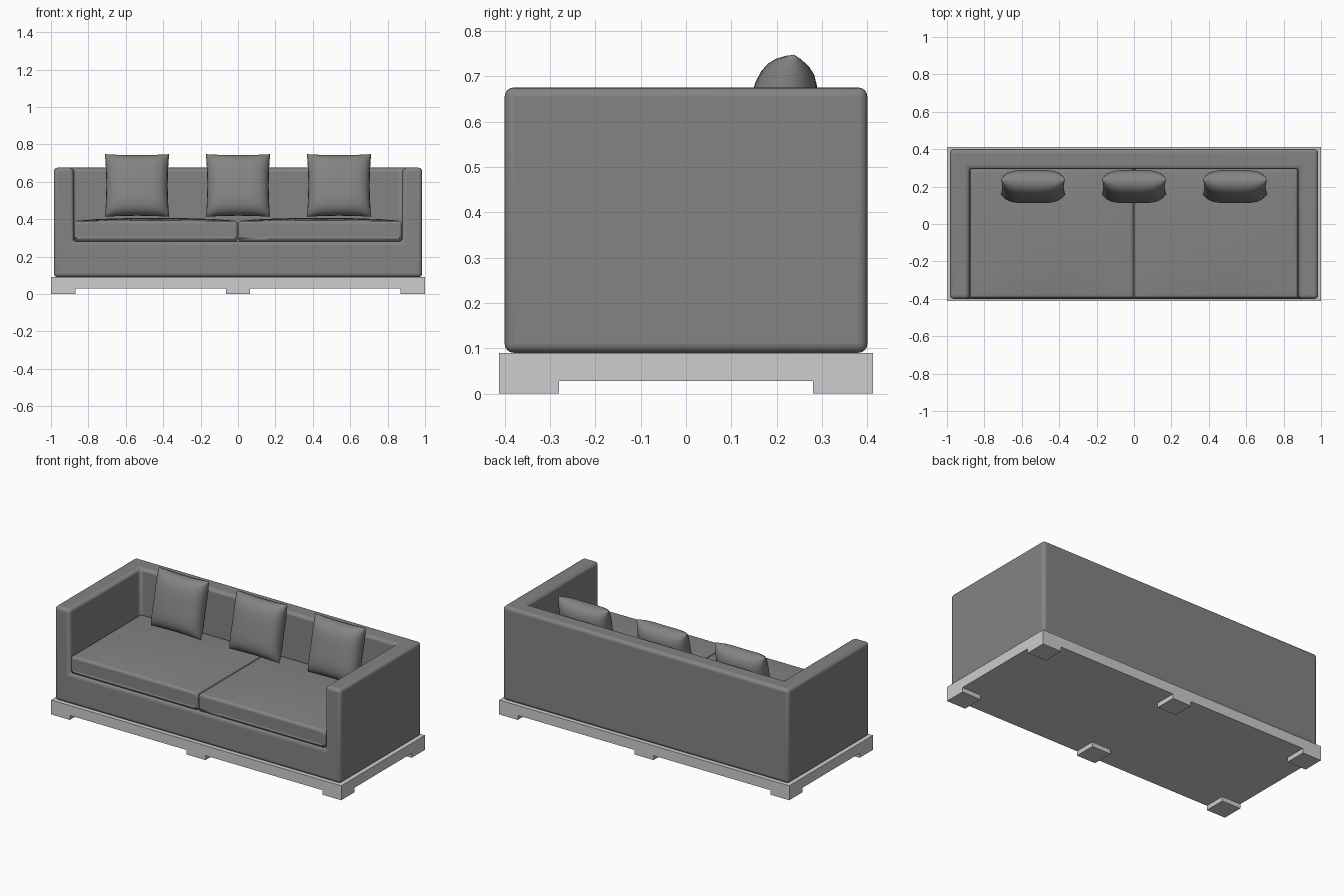
import bpy, bmesh, math
from mathutils import Matrix

cube = bpy.data.objects.get("Cube")
if cube:
    bpy.data.objects.remove(cube, do_unlink=True)


def material(name, value):
    m = bpy.data.materials.new(name)
    m.use_nodes = True
    color = (value, value, value, 1)
    m.diffuse_color = color
    m.node_tree.nodes["Principled BSDF"].inputs["Base Color"].default_value = color
    return m


fabric = material("grey fabric", 0.23)
pale = material("pale grey base", 0.61)


def finish(bm, name, mat, bevel=0, segments=4, angle=None):
    bmesh.ops.recalc_face_normals(bm, faces=bm.faces)
    mesh = bpy.data.meshes.new(name)
    bm.to_mesh(mesh)
    bm.free()
    mesh.materials.append(mat)
    ob = bpy.data.objects.new(name, mesh)
    bpy.context.collection.objects.link(ob)
    if bevel:
        mod = ob.modifiers.new("Rounded edges", "BEVEL")
        mod.width, mod.segments = bevel, segments
        mod.limit_method, mod.angle_limit = "ANGLE", math.radians(40)
    if angle:
        bpy.ops.object.select_all(action="DESELECT")
        ob.select_set(True)
        bpy.context.view_layer.objects.active = ob
        bpy.ops.object.shade_smooth_by_angle(angle=math.radians(angle))
    return ob


def add_box(bm, lo, hi):
    size = [b - a for a, b in zip(lo, hi)]
    mid = [(a + b) / 2 for a, b in zip(lo, hi)]
    mat = Matrix.Translation(mid) @ Matrix.Diagonal((*size, 1))
    return bmesh.ops.create_cube(bm, size=1, matrix=mat)


# Plinth and its six feet
bm = bmesh.new()
add_box(bm, (-1, -0.412, 0.028), (1, 0.412, 0.09))
finish(bm, "plinth", pale)
for y, row in ((-0.346, "front"), (0.346, "back")):
    for x, side in ((-0.935, "right"), (0, "middle"), (0.935, "left")):
        bm = bmesh.new()
        add_box(bm, (x - 0.065, y - 0.066, 0), (x + 0.065, y + 0.066, 0.028))
        finish(bm, f"{row}_{side}_foot", pale)

# Body: a U-shaped shell of arms and back around a raised seat deck
W, D, IN, BACK = 0.985, 0.4, 0.88, 0.295
LOW, DECK, TOP = 0.09, 0.28, 0.675
bm = bmesh.new()
outline = [(-W, LOW), (W, LOW), (W, TOP), (IN, TOP), (IN, DECK),
           (-IN, DECK), (-IN, TOP), (-W, TOP)]
rings = [[bm.verts.new((x, y, z)) for x, z in outline] for y in (-D, BACK)]
bm.faces.new(rings[0])
for i in range(8):
    j = (i + 1) % 8
    bm.faces.new((rings[0][i], rings[0][j], rings[1][j], rings[1][i]))
back = [bm.verts.new((x, D, z)) for x, z in
        ((-W, LOW), (W, LOW), (W, TOP), (-W, TOP))]
r = rings[1]
bm.faces.new(back)
bm.faces.new((r[0], r[1], back[1], back[0]))
bm.faces.new((r[1], r[2], back[2], back[1]))
bm.faces.new((r[7], r[0], back[0], back[3]))
bm.faces.new((r[2], r[3], r[6], r[7], back[3], back[2]))
bm.faces.new((r[3], r[4], r[5], r[6]))
bmesh.ops.dissolve_limit(bm, angle_limit=0.01, verts=bm.verts, edges=bm.edges)
finish(bm, "body", fabric, bevel=0.02, angle=50)

# Seat cushions with a gentle crown
for sign, side in ((-1, "right"), (1, "left")):
    bm = bmesh.new()
    x0, x1 = sorted((sign * 0.003, sign * 0.876))
    y0, y1 = -0.396, 0.294
    add_box(bm, (x0, y0, 0.281), (x1, y1, 0.39))
    bmesh.ops.subdivide_edges(bm, edges=bm.edges, cuts=7, use_grid_fill=True)
    for v in bm.verts:
        if v.co.z > 0.389:
            u = math.sin(math.pi * (v.co.x - x0) / (x1 - x0))
            w = math.sin(math.pi * (v.co.y - y0) / (y1 - y0))
            v.co.z += 0.017 * max(0, u * w) ** 0.6
    finish(bm, f"{side}_seat_cushion", fabric, bevel=0.037, angle=60)

# Plump throw pillows with pinched corners, leaning on the back
N = 16
HALF = 0.172
for cx, side in ((-0.54, "right"), (0, "middle"), (0.54, "left")):
    bm = bmesh.new()
    for face in (-1, 1):
        grid = []
        for j in range(N + 1):
            row = []
            for i in range(N + 1):
                # Sine spacing packs points near the seams
                u = math.sin(math.pi * (i / N - 0.5))
                v = math.sin(math.pi * (j / N - 0.5))
                puff = (max(0, 1 - u ** 4) * max(0, 1 - v ** 4)) ** 0.5
                x = HALF * u * (1 - 0.045 * (1 - v * v) * u * u)
                z = HALF * v * (1 - 0.045 * (1 - u * u) * v * v)
                row.append(bm.verts.new((x, face * 0.073 * puff, z)))
            grid.append(row)
        for j in range(N):
            for i in range(N):
                bm.faces.new((grid[j][i], grid[j][i + 1],
                              grid[j + 1][i + 1], grid[j + 1][i]))
    bmesh.ops.remove_doubles(bm, verts=bm.verts, dist=0.0005)
    ob = finish(bm, f"{side}_throw_pillow", fabric, angle=70)
    ob.location = (cx, 0.2, 0.58)
    ob.rotation_euler.x = math.radians(-13)
